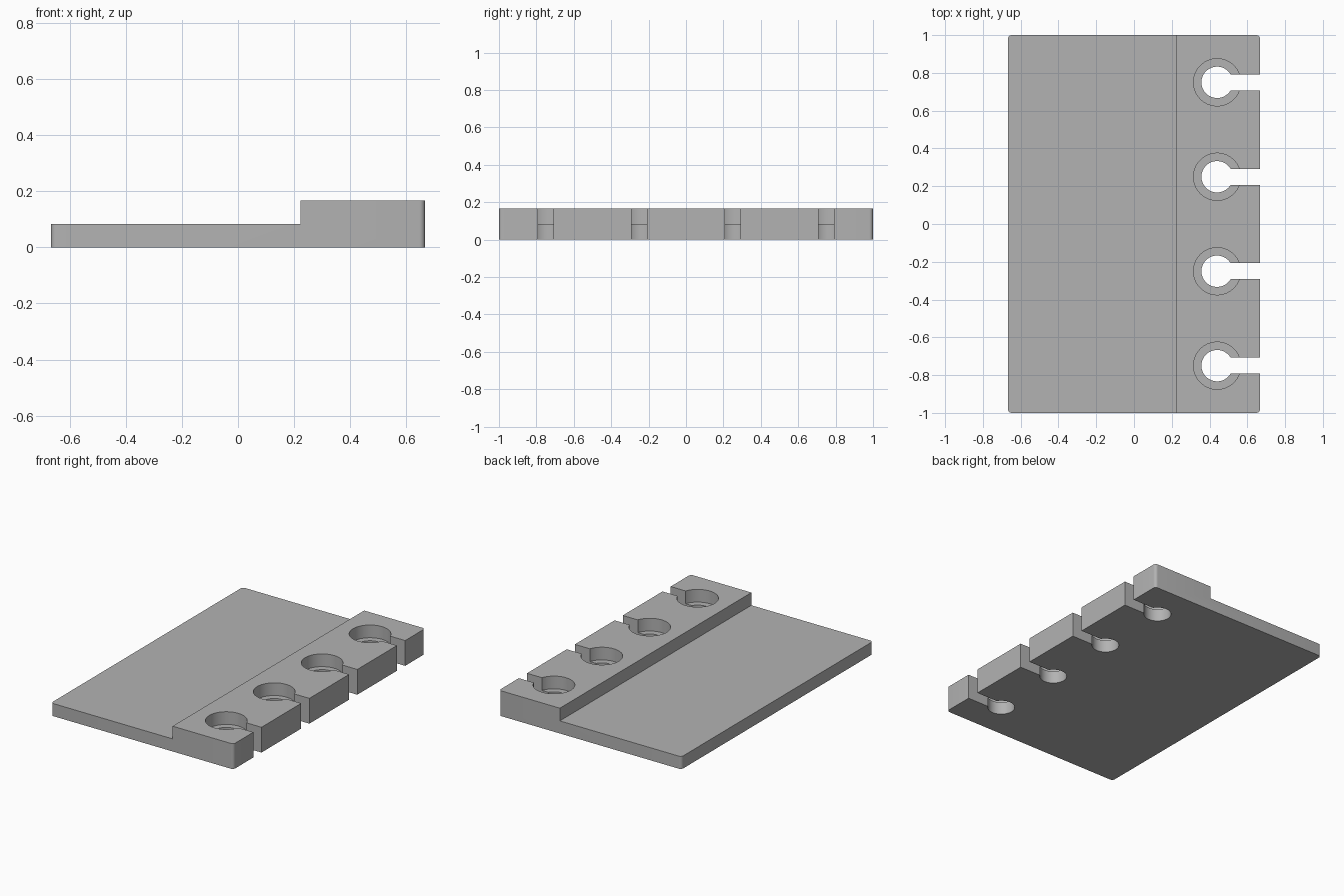
import bpy
import bmesh
import math
from mathutils import Matrix

cube = bpy.data.objects.get("Cube")
if cube:
    bpy.data.objects.remove(cube, do_unlink=True)

HALF_X, HALF_Y = 0.667, 1.0
LOW, HIGH = 0.083, 0.167
STEP_X, HOLE_X = 0.222, 0.44
ROWS = (-0.75, -0.25, 0.25, 0.75)

grey = bpy.data.materials.new("plain grey")
grey.use_nodes = True
colour = (0.45, 0.45, 0.45, 1)
grey.diffuse_color = colour
grey.node_tree.nodes["Principled BSDF"].inputs["Base Color"].default_value = colour


def make_object(name, bm):
    bmesh.ops.recalc_face_normals(bm, faces=bm.faces)
    mesh = bpy.data.meshes.new(name)
    bm.to_mesh(mesh)
    bm.free()
    mesh.materials.append(grey)
    obj = bpy.data.objects.new(name, mesh)
    bpy.context.collection.objects.link(obj)
    return obj


def round_cutter(name, radius, bottom, top):
    """One upright cylinder for every row."""
    bm = bmesh.new()
    for y in ROWS:
        bmesh.ops.create_cone(
            bm, cap_ends=True, segments=64, radius1=radius, radius2=radius,
            depth=top - bottom,
            matrix=Matrix.Translation((HOLE_X, y, (top + bottom) / 2)))
    return make_object(name, bm)


def slot_cutter(name, width):
    """One open slot from each hole out through the edge."""
    bm = bmesh.new()
    for y in ROWS:
        place = Matrix.Translation((HOLE_X + 0.2, y, 0.1))
        bmesh.ops.create_cube(bm, size=1, matrix=place @ Matrix.Diagonal((0.4, width, 0.4, 1)))
    return make_object(name, bm)


# Stepped plate: side profile extruded along y, with rounded outer corners
bm = bmesh.new()
profile = [(-HALF_X, 0), (HALF_X, 0), (HALF_X, HIGH),
           (STEP_X, HIGH), (STEP_X, LOW), (-HALF_X, LOW)]
side = bm.faces.new([bm.verts.new((x, -HALF_Y, z)) for x, z in profile])
extruded = bmesh.ops.extrude_face_region(bm, geom=[side])["geom"]
bmesh.ops.translate(bm, vec=(0, 2 * HALF_Y, 0),
                    verts=[v for v in extruded if isinstance(v, bmesh.types.BMVert)])
corners = [e for e in bm.edges
           if all(abs(v.co.x) > HALF_X - 0.01 for v in e.verts)
           and abs(e.verts[0].co.z - e.verts[1].co.z) > 0.01]
bmesh.ops.bevel(bm, geom=corners, offset=0.02, segments=6, profile=0.5, affect='EDGES')
plate = make_object("stepped_plate", bm)

# Through holes, counterbores and edge slots
cutters = [round_cutter("through_hole_cutter", 0.083, -0.1, 0.3),
           round_cutter("counterbore_cutter", 0.125, LOW, 0.3),
           slot_cutter("slot_cutter", 0.085)]
bpy.ops.object.select_all(action='DESELECT')
bpy.context.view_layer.objects.active = plate
plate.select_set(True)
for cutter in cutters:
    cutter.hide_render = True
    mod = plate.modifiers.new(cutter.name, 'BOOLEAN')
    mod.operation = 'DIFFERENCE'
    mod.solver = 'EXACT'
    mod.object = cutter
    bpy.ops.object.modifier_apply(modifier=mod.name)
    bpy.data.objects.remove(cutter, do_unlink=True)

bpy.ops.object.shade_smooth_by_angle(angle=math.radians(30))
